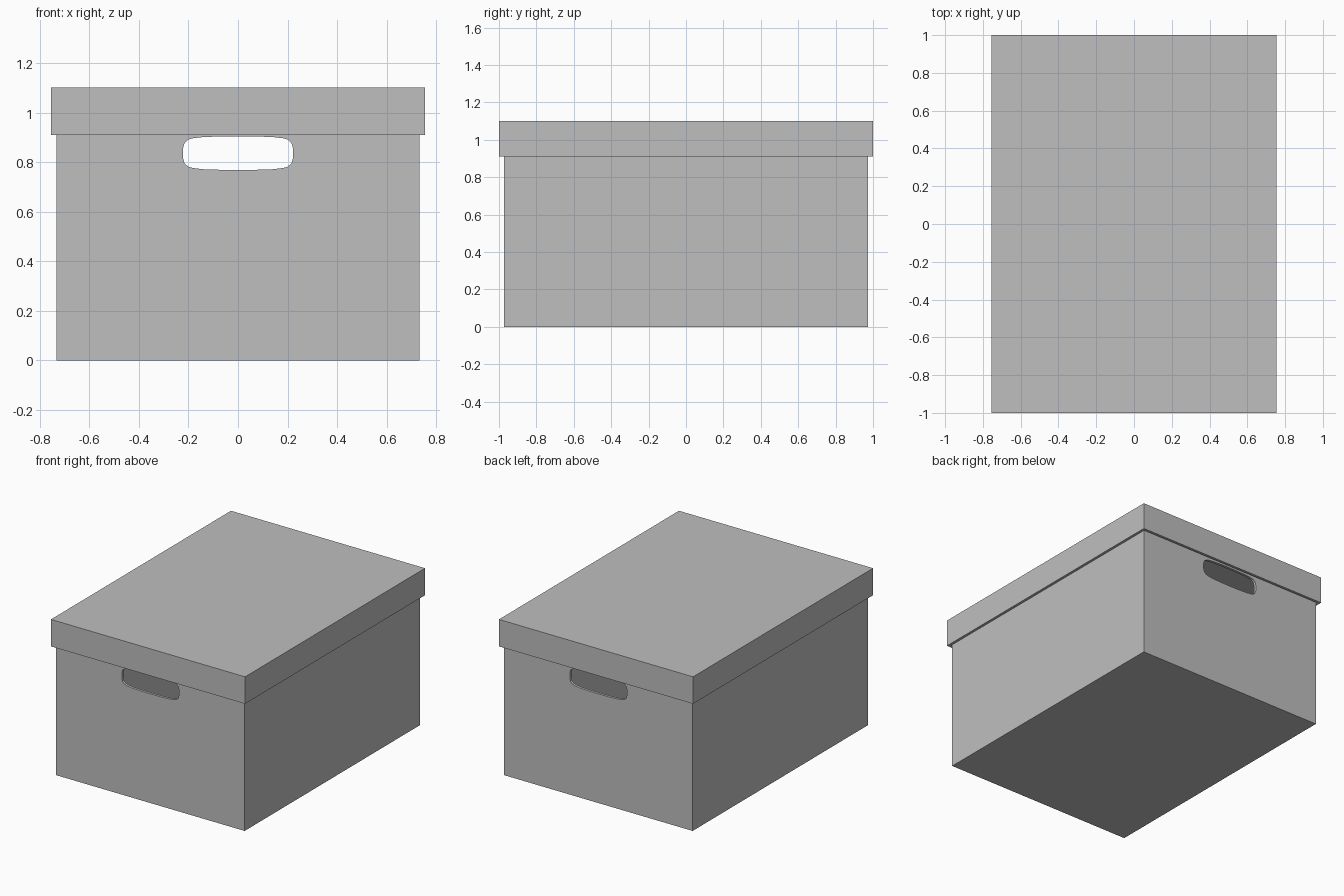
import bpy, bmesh
from mathutils import Matrix, Vector

cube = bpy.data.objects.get("Cube")
if cube:
    bpy.data.objects.remove(cube, do_unlink=True)

# Plain grey cardboard
GREY = (0.52, 0.52, 0.52, 1)
card = bpy.data.materials.new("grey_card")
card.use_nodes = True
card.diffuse_color = GREY
card.node_tree.nodes["Principled BSDF"].inputs["Base Color"].default_value = GREY


def make_object(name, bm):
    bmesh.ops.recalc_face_normals(bm, faces=bm.faces)
    mesh = bpy.data.meshes.new(name)
    bm.to_mesh(mesh)
    bm.free()
    mesh.materials.append(card)
    obj = bpy.data.objects.new(name, mesh)
    bpy.context.collection.objects.link(obj)
    return obj


def tray(name, width, depth, bottom, top, wall, opening):
    """Thin-walled box, open at the top (opening=1) or underneath (-1)."""
    bm = bmesh.new()
    size = Vector((width, depth, top - bottom))
    bmesh.ops.create_cube(bm, size=1, matrix=Matrix.Translation((0, 0, (top + bottom) / 2))
                          @ Matrix.Diagonal((*size, 1)))
    mouth = max(bm.faces, key=lambda f: f.normal.z * opening)
    bmesh.ops.inset_region(bm, faces=[mouth], thickness=wall, use_even_offset=True)
    inner = bmesh.ops.extrude_discrete_faces(bm, faces=[mouth])["faces"][0]
    bmesh.ops.translate(bm, verts=inner.verts, vec=(0, 0, -opening * (size.z - wall)))
    return make_object(name, bm)


# Body and lid
body = tray("box_body", 1.466, 1.946, 0, 1.08, 0.018, 1)
tray("box_lid", 1.51, 2.0, 0.91, 1.10, 0.018, -1)

# Hand holes through both ends: one quarter outline, mirrored
quarter = [(0.222, 0.02), (0.216, 0.041), (0.2, 0.055), (0.182, 0.06), (0.14, 0.065), (0.05, 0.068)]
half = quarter + [(-x, z) for x, z in reversed(quarter)]
outline = half + [(-x, -z) for x, z in half]
bm = bmesh.new()
face = bm.faces.new([bm.verts.new((x, -1.2, z + 0.836)) for x, z in outline])
grown = bmesh.ops.extrude_face_region(bm, geom=[face])["geom"]
bmesh.ops.translate(bm, verts=[v for v in grown if isinstance(v, bmesh.types.BMVert)], vec=(0, 2.4, 0))
cutter = make_object("hand_hole_cutter", bm)
cutter.hide_render = True

cut = body.modifiers.new("hand_holes", "BOOLEAN")
cut.operation = "DIFFERENCE"
cut.solver = "EXACT"
cut.object = cutter
bpy.context.view_layer.objects.active = body
bpy.ops.object.modifier_apply(modifier=cut.name)
bpy.data.objects.remove(cutter, do_unlink=True)
